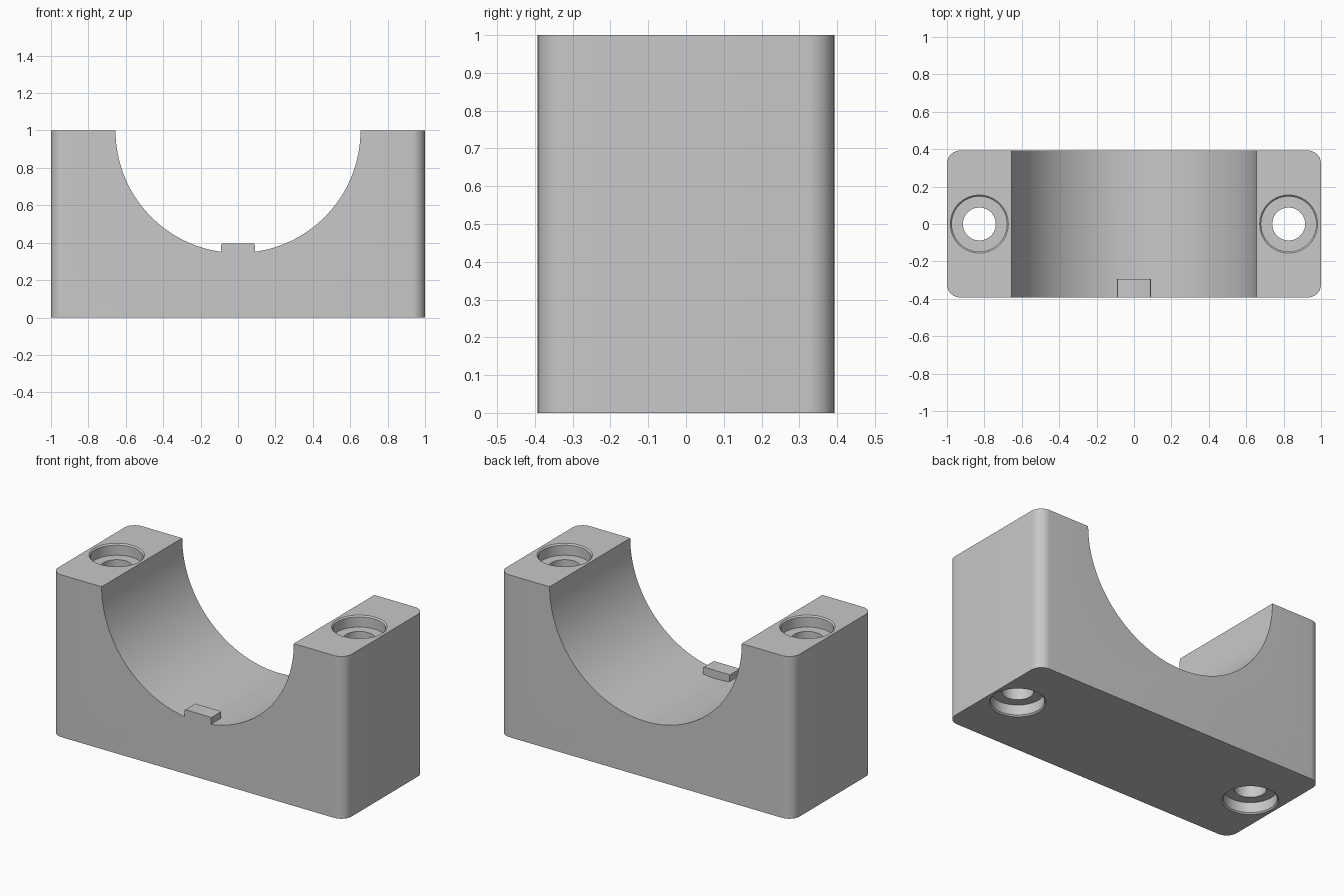
import bpy
import bmesh
import math
from mathutils import Matrix, Vector

if "Cube" in bpy.data.objects:
    bpy.data.objects.remove(bpy.data.objects["Cube"], do_unlink=True)

DEPTH = 0.785      # block size along y
BORE_R = 0.655     # cradle radius, centred on the top face
HOLE_X = 0.827     # bolt hole offset

grey = bpy.data.materials.new("plain grey")
grey.use_nodes = True
colour = (0.58, 0.58, 0.58, 1)
grey.diffuse_color = colour
grey.node_tree.nodes["Principled BSDF"].inputs["Base Color"].default_value = colour


def make_object(name, bm):
    bmesh.ops.recalc_face_normals(bm, faces=bm.faces)
    mesh = bpy.data.meshes.new(name)
    bm.to_mesh(mesh)
    bm.free()
    mesh.materials.append(grey)
    obj = bpy.data.objects.new(name, mesh)
    bpy.context.collection.objects.link(obj)
    return obj


def rounded_box(name, size, centre, axis, radius, segments, keep=lambda e: True):
    """Box whose edges parallel to the given axis are rounded."""
    bm = bmesh.new()
    bmesh.ops.create_cube(bm, size=1)
    bmesh.ops.scale(bm, vec=size, verts=bm.verts)
    bmesh.ops.translate(bm, vec=centre, verts=bm.verts)
    edges = [e for e in bm.edges
             if abs((e.verts[0].co - e.verts[1].co).normalized()[axis]) > 0.9 and keep(e)]
    bmesh.ops.bevel(bm, geom=edges, offset=radius, segments=segments,
                    profile=0.5, affect='EDGES')
    return make_object(name, bm)


def lathe(name, profile, x):
    """Closed solid turned around a vertical axis at the given x."""
    bm = bmesh.new()
    points = [bm.verts.new((r, 0, z)) for r, z in profile]
    edges = [bm.edges.new(pair) for pair in zip(points, points[1:])]
    bmesh.ops.spin(bm, geom=points + edges, cent=(0, 0, 0), axis=(0, 0, 1),
                   angle=math.tau, steps=64)
    bmesh.ops.remove_doubles(bm, verts=bm.verts, dist=1e-5)
    bmesh.ops.translate(bm, vec=(x, 0, 0), verts=bm.verts)
    return make_object(name, bm)


def combine(target, tool, operation):
    mod = target.modifiers.new(tool.name, 'BOOLEAN')
    mod.object = tool
    mod.operation = operation
    mod.solver = 'EXACT'
    bpy.context.view_layer.objects.active = target
    bpy.ops.object.modifier_apply(modifier=mod.name)
    bpy.data.objects.remove(tool, do_unlink=True)


# Block with rounded vertical corners
block = rounded_box("clamp_block", (2, DEPTH, 1), (0, 0, 0.5), 2, 0.07, 10)

# Half-round cradle through the block
bm = bmesh.new()
bmesh.ops.create_cone(bm, cap_ends=True, segments=128, radius1=BORE_R,
                      radius2=BORE_R, depth=2,
                      matrix=Matrix.Translation((0, 0, 1)) @ Matrix.Rotation(math.pi / 2, 4, 'X'))
combine(block, make_object("cradle_cutter", bm), 'DIFFERENCE')

# Bolt holes, recessed at both ends with softened lips
rim, recess, lip, shaft = 0.155, 0.147, 0.008, 0.088
floor = 0.07
lower = [(0, -0.1), (rim, -0.1), (rim, 0), (recess, lip), (recess, floor), (shaft, floor)]
upper = [(r, 1 - z) for r, z in reversed(lower)]
for side in (-1, 1):
    combine(block, lathe("bolt_cutter", lower + upper, side * HOLE_X), 'DIFFERENCE')

# Small locating key at the front of the cradle floor
key = rounded_box("locating_key", (0.18, 0.098, 0.095), (0, -DEPTH / 2 + 0.049, 0.3475),
                  1, 0.008, 3, lambda e: e.verts[0].co.z > 0.35)
combine(block, key, 'UNION')

# Smooth the rounded surfaces, keep the hard edges
bpy.ops.object.select_all(action='DESELECT')
block.select_set(True)
bpy.context.view_layer.objects.active = block
bpy.ops.object.shade_smooth_by_angle(angle=math.radians(30))
